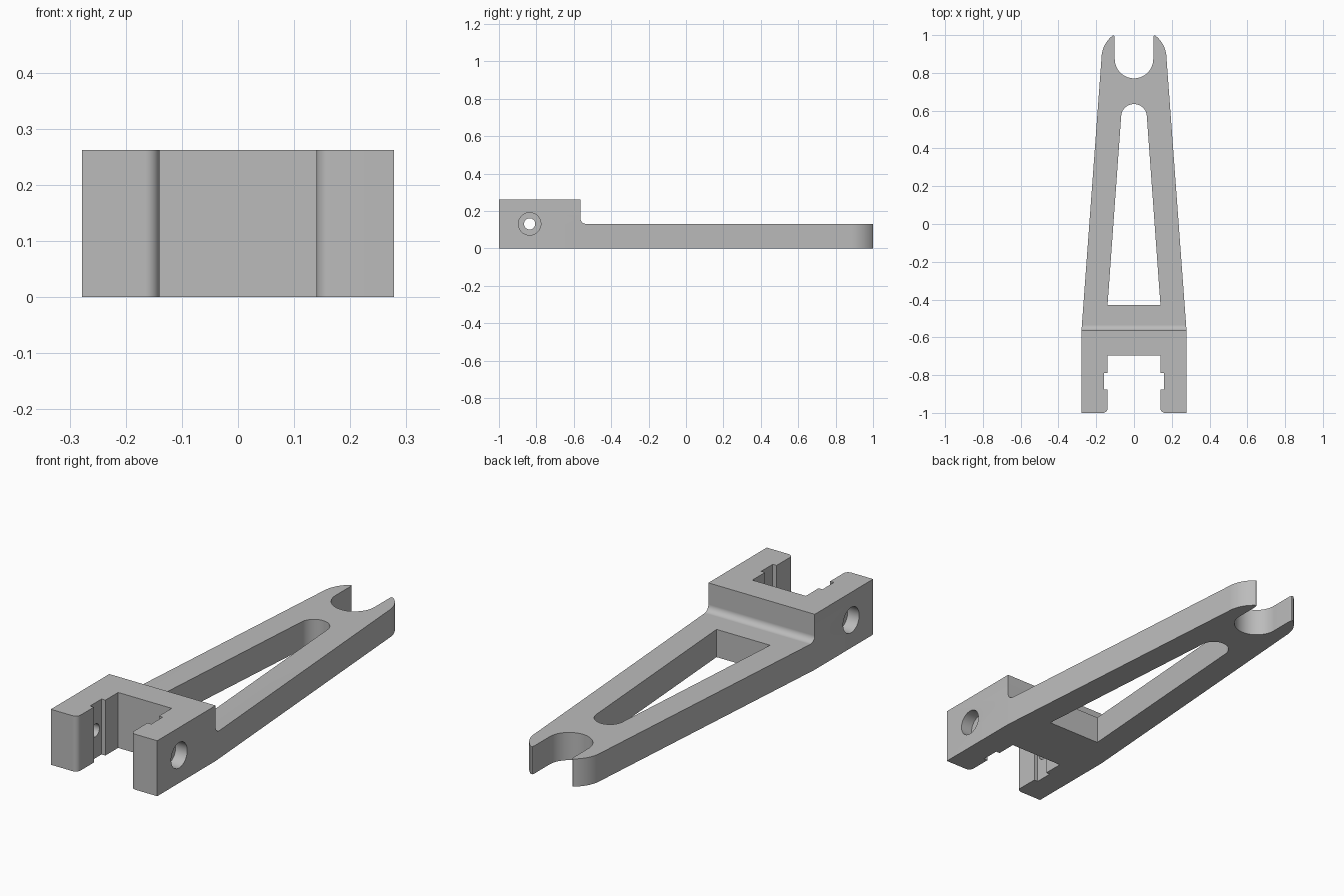
import bpy, bmesh
from math import sin, cos, radians

if "Cube" in bpy.data.objects:
    bpy.data.objects.remove(bpy.data.objects["Cube"], do_unlink=True)

PLATE, BLOCK, HALF_W, STEP_Y = 0.131, 0.262, 0.278, -0.564


def arc(cx, cy, r, start, end, n=16):
    angles = [radians(start + (end - start) * i / n) for i in range(n + 1)]
    return [(cx + r * cos(a), cy + r * sin(a)) for a in angles]


def mirrored(half):
    """Close a half outline whose last point lies on the centre line."""
    return half + [(-x, y) for x, y in reversed(half[:-1])]


def prism(name, points, axis, low, high):
    """Extrude a 2D outline along x or z."""
    bm = bmesh.new()
    place = (lambda p, h: (h, *p)) if axis == "x" else (lambda p, h: (*p, h))
    bottom = [bm.verts.new(place(p, low)) for p in points]
    top = [bm.verts.new(place(p, high)) for p in points]
    bm.faces.new(bottom)
    bm.faces.new(top)
    for i in range(len(points)):
        j = (i + 1) % len(points)
        bm.faces.new((bottom[i], bottom[j], top[j], top[i]))
    bmesh.ops.recalc_face_normals(bm, faces=bm.faces)
    mesh = bpy.data.meshes.new(name)
    bm.to_mesh(mesh)
    bm.free()
    obj = bpy.data.objects.new(name, mesh)
    bpy.context.collection.objects.link(obj)
    return obj


def combine(body, cutter, operation="DIFFERENCE"):
    cutter.hide_render = True
    mod = body.modifiers.new("shape", "BOOLEAN")
    mod.operation, mod.solver, mod.object = operation, "EXACT", cutter
    bpy.ops.object.modifier_apply(modifier=mod.name)
    bpy.data.objects.remove(cutter, do_unlink=True)


# Plan outline: clamp jaws with grooves, tapering arm, open fork at the far end
plan = [(0.14, -0.695), (0.14, -0.79), (0.16, -0.79), (0.16, -0.876), (0.14, -0.876)]
plan += arc(0.165, -0.975, 0.025, 180, 270, 8)
plan += [(HALF_W, -1), (HALF_W, STEP_Y)]
plan += arc(0.022, 0.878, 0.15, 0, 54)
plan += [(0.105, 0.997), (0.102, 0.985)]
plan += arc(0, 0.873, 0.102, 0, -90)
bracket = prism("fork_bracket", mirrored(plan), "z", -0.1, 0.4)
bpy.context.view_layer.objects.active = bracket
bracket.select_set(True)

# Side outline: thick clamp block stepping down to the thin arm with a fillet
fillet = 0.03
side = [(-1.1, 0), (1.1, 0), (1.1, PLATE)]
side += arc(STEP_Y + fillet, PLATE + fillet, fillet, 270, 180, 10)
side += [(STEP_Y, BLOCK), (-1.1, BLOCK)]
combine(bracket, prism("side_profile", side, "x", -0.5, 0.5), "INTERSECT")

# Long tapered window in the arm
window = [(0.14, -0.428)] + arc(0, 0.567, 0.068, 4, 90)
combine(bracket, prism("window_cutter", mirrored(window), "z", -0.1, 0.4))

# Screw hole through both jaws, counterbored from outside
hole = (-0.836, 0.131)
combine(bracket, prism("hole_cutter", arc(*hole, 0.03, 0, 352.5, 47), "x", -0.5, 0.5))
for low, high in ((-0.5, -0.218), (0.218, 0.5)):
    combine(bracket, prism("counterbore_cutter", arc(*hole, 0.06, 0, 352.5, 47), "x", low, high))

# Plain grey finish, smooth only on the curves
grey = bpy.data.materials.new("plain_grey")
grey.use_nodes = True
colour = (0.5, 0.5, 0.5, 1)
grey.diffuse_color = colour
grey.node_tree.nodes["Principled BSDF"].inputs["Base Color"].default_value = colour
bracket.data.materials.clear()
bracket.data.materials.append(grey)
bpy.ops.object.shade_smooth_by_angle(angle=radians(30))
weighted = bracket.modifiers.new("even_shading", "WEIGHTED_NORMAL")
weighted.keep_sharp = True
